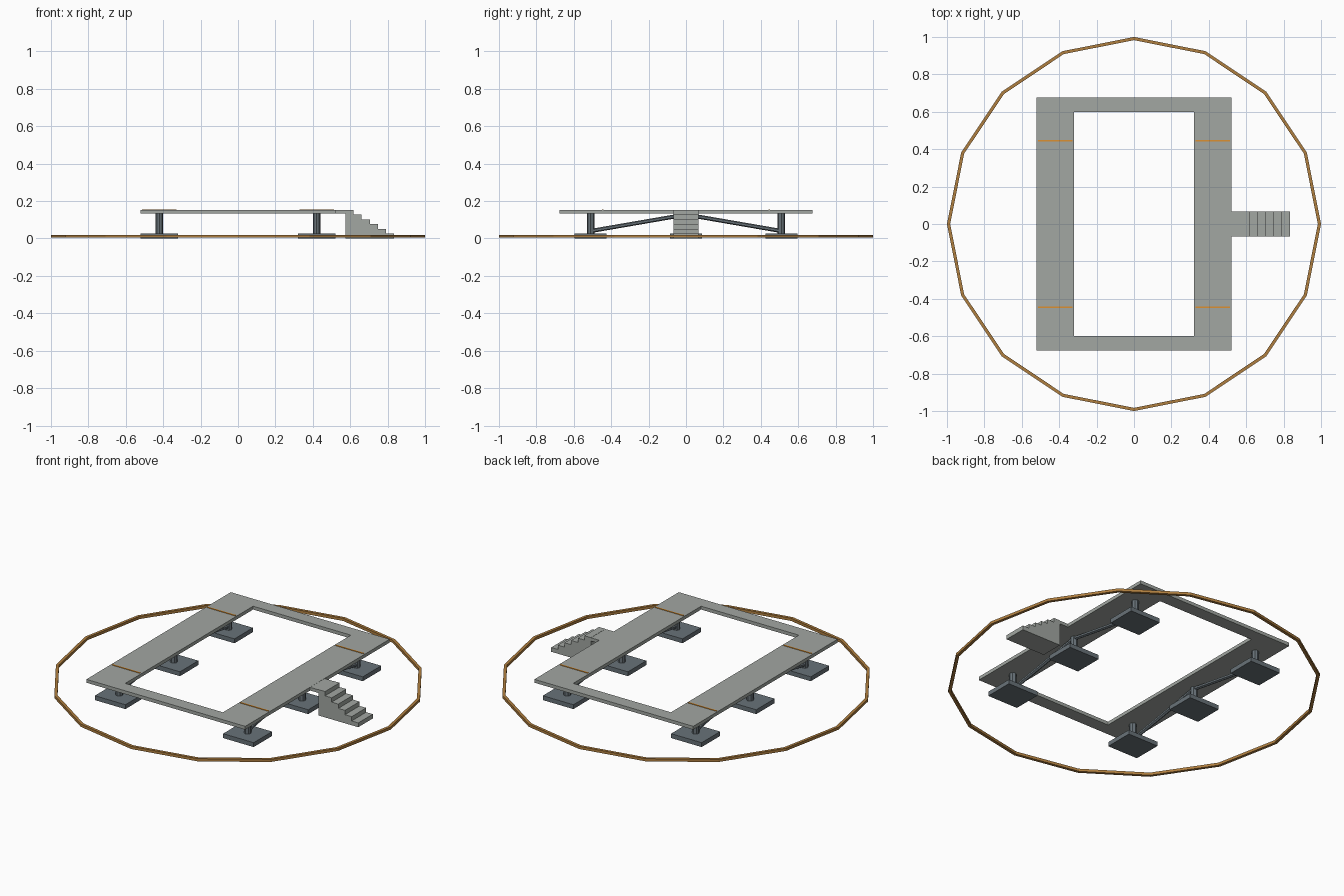
import bpy, bmesh, math
from mathutils import Vector

if "Cube" in bpy.data.objects:
    bpy.data.objects.remove(bpy.data.objects["Cube"])


def material(name, rgb):
    m = bpy.data.materials.new(name)
    m.use_nodes = True
    m.diffuse_color = (*rgb, 1)
    m.node_tree.nodes["Principled BSDF"].inputs["Base Color"].default_value = (*rgb, 1)
    return m


DECK = material("light grey", (0.36, 0.385, 0.36))
STEEL = material("dark steel", (0.14, 0.17, 0.19))
AMBER = material("bright orange", (0.72, 0.28, 0.03))
BRONZE = material("bronze", (0.43, 0.21, 0.05))


def finish(bm, name, mat):
    bmesh.ops.recalc_face_normals(bm, faces=bm.faces)
    mesh = bpy.data.meshes.new(name)
    bm.to_mesh(mesh)
    bm.free()
    mesh.materials.append(mat)
    ob = bpy.data.objects.new(name, mesh)
    bpy.context.collection.objects.link(ob)
    return ob


def box(name, mat, low, high):
    bm = bmesh.new()
    bmesh.ops.create_cube(bm, size=1)
    low, high = Vector(low), Vector(high)
    for v in bm.verts:
        v.co = Vector(a + (b - a) * (c + 0.5) for a, b, c in zip(low, high, v.co))
    return finish(bm, name, mat)


def frame(name, mat, outer, inner, z0, z1):
    """Closed loop of rectangular section between two matching outlines."""
    bm = bmesh.new()
    rings = [[bm.verts.new((x, y, z)) for x, y in loop]
             for loop, z in ((outer, z0), (outer, z1), (inner, z1), (inner, z0))]
    n = len(outer)
    for k in range(4):
        a, b = rings[k], rings[(k + 1) % 4]
        for i in range(n):
            j = (i + 1) % n
            bm.faces.new((a[i], a[j], b[j], b[i]))
    return finish(bm, name, mat)


def rod(name, mat, start, end, radius, sides):
    start, end = Vector(start), Vector(end)
    bm = bmesh.new()
    bmesh.ops.create_cone(bm, cap_ends=True, segments=sides, radius1=radius,
                          radius2=radius, depth=(end - start).length)
    ob = finish(bm, name, mat)
    ob.location = (start + end) / 2
    ob.rotation_euler = (end - start).to_track_quat("Z", "Y").to_euler()
    return ob


def rectangle(x, y):
    return [(-x, -y), (x, -y), (x, y), (-x, y)]


def polygon(radius, sides):
    return [(radius * math.cos(math.tau * i / sides),
             radius * math.sin(math.tau * i / sides)) for i in range(sides)]


# Walkway and boundary ring
TOP, UNDER = 0.153, 0.133
frame("walkway_deck", DECK, rectangle(0.52, 0.675), rectangle(0.32, 0.598), UNDER, TOP)
frame("boundary_ring", BRONZE, polygon(1.0, 16), polygon(0.983, 16), 0.004, 0.02)

# Footings, posts, braces and marker strips on both sides
for side, sx in (("left", 1), ("right", -1)):
    x = sx * 0.42
    for place, y in (("front", -0.51), ("middle", 0), ("back", 0.51)):
        box(f"{side}_{place}_footing", STEEL, (x - 0.1, y - 0.086, 0), (x + 0.1, y + 0.086, 0.026))
        rod(f"{side}_{place}_post", STEEL, (x, y, 0.02), (x, y, UNDER + 0.003), 0.02, 8)
    for place, sy in (("front", -1), ("back", 1)):
        rod(f"{side}_{place}_brace", STEEL, (x, sy * 0.51, 0.04), (x, 0, 0.128), 0.011, 6)
        y = sy * 0.445
        box(f"{side}_{place}_marker_strip", AMBER,
            (x - 0.092, y - 0.004, TOP - 0.002), (x + 0.092, y + 0.004, TOP + 0.003))

# Landing and solid staircase, extruded from a stepped profile
box("stair_landing", DECK, (0.515, -0.068, UNDER), (0.58, 0.068, TOP - 0.001))
STEPS, RUN, END = 6, 0.0435, 0.835
rise = TOP / STEPS
profile = [(0.575, 0), (END, 0)]
for i in range(STEPS):
    profile.append((END - i * RUN, (i + 1) * rise))
    if i < STEPS - 1:
        profile.append((END - (i + 1) * RUN, (i + 1) * rise))
profile.append((0.575, TOP))
bm = bmesh.new()
face = bm.faces.new([bm.verts.new((x, -0.068, z)) for x, z in profile])
side = bmesh.ops.extrude_face_region(bm, geom=[face])
bmesh.ops.translate(bm, vec=(0, 0.136, 0),
                    verts=[g for g in side["geom"] if isinstance(g, bmesh.types.BMVert)])
finish(bm, "staircase", DECK)
